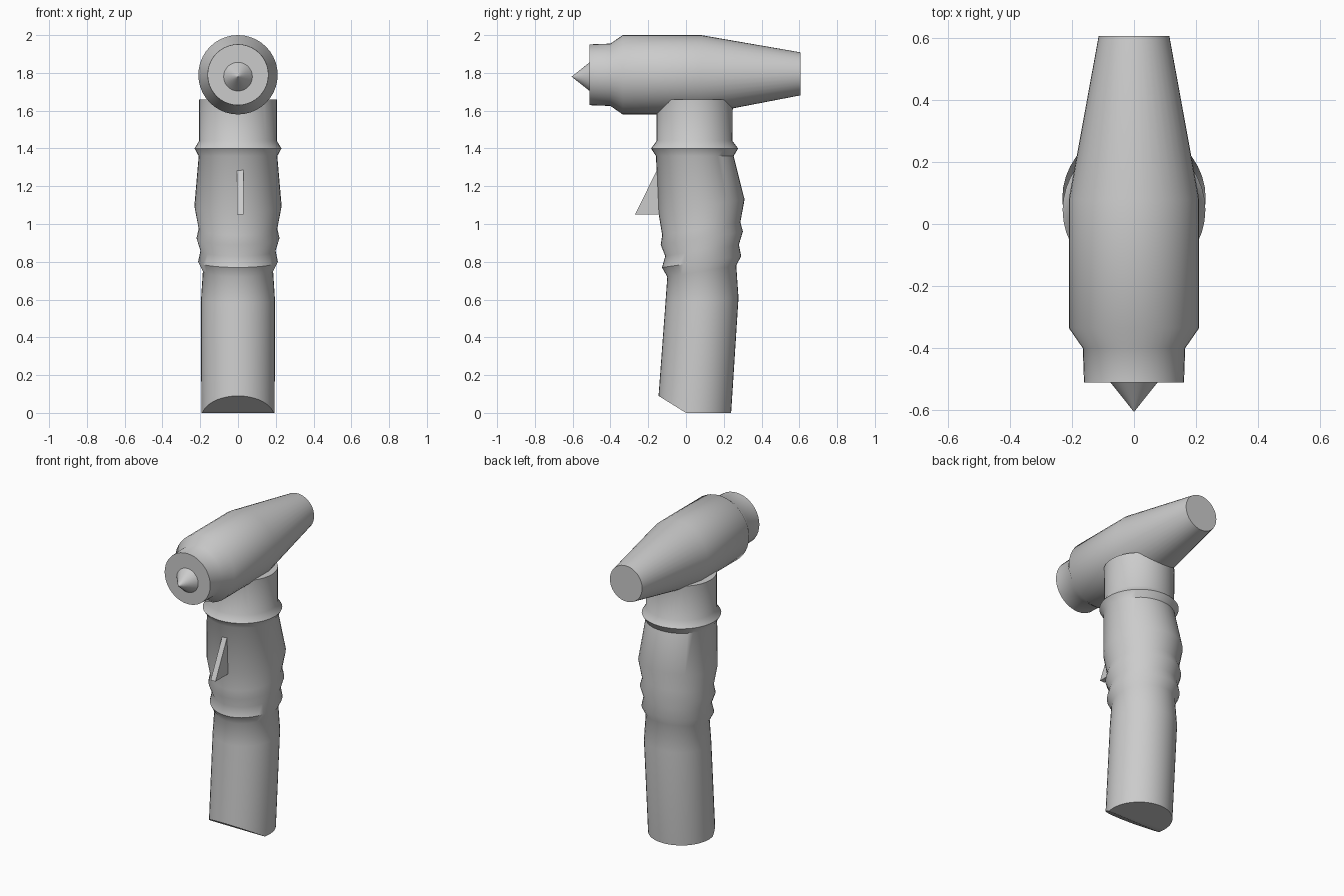
import bpy, bmesh
from math import sin, cos, pi, radians
from mathutils import Vector

if "Cube" in bpy.data.objects:
    bpy.data.objects.remove(bpy.data.objects["Cube"])

SEG = 40


def finish(name, bm, angle=40):
    bmesh.ops.recalc_face_normals(bm, faces=bm.faces[:])
    me = bpy.data.meshes.new(name)
    bm.to_mesh(me)
    bm.free()
    ob = bpy.data.objects.new(name, me)
    bpy.context.collection.objects.link(ob)
    bpy.ops.object.select_all(action='DESELECT')
    ob.select_set(True)
    bpy.context.view_layer.objects.active = ob
    bpy.ops.object.shade_smooth_by_angle(angle=radians(angle))
    return ob


def loft(rings):
    """Closed skin through rings of points."""
    bm = bmesh.new()
    vs = [[bm.verts.new(p) for p in r] for r in rings]
    for a, b in zip(vs, vs[1:]):
        for i in range(SEG):
            j = (i + 1) % SEG
            bm.faces.new((a[i], a[j], b[j], b[i]))
    bm.faces.new(vs[0])
    bm.faces.new(vs[-1])
    return bm


def circle_y(y, r, z):
    return [(r * cos(2 * pi * i / SEG), y, z + r * sin(2 * pi * i / SEG)) for i in range(SEG)]


def tilted_ring(rx, yf, zf, yb, zb):
    """Ellipse from its front point to its back point, half width rx."""
    f, b = Vector((0, yf, zf)), Vector((0, yb, zb))
    c, h = (f + b) / 2, (b - f) / 2
    return [c + h * sin(2 * pi * i / SEG) + Vector((rx * cos(2 * pi * i / SEG), 0, 0)) for i in range(SEG)]


# Head: turned barrel along y
head = [(-0.51, 0.161), (-0.40, 0.165), (-0.335, 0.21), (0.08, 0.21), (0.605, 0.114)]
finish("head_barrel", loft([circle_y(y, r, 1.79 + (0.005 if y > 0.5 else 0)) for y, r in head]))

# Pointed nose on the front of the head
finish("nose_cone", loft([circle_y(-0.505, 0.08, 1.78), circle_y(-0.605, 0.0005, 1.78)]))

# Handle: half width, front y, front z, back y, back z
handle = [
    (0.194, -0.152, 0.00, 0.239, 0.00),
    (0.196, -0.109, 0.58, 0.278, 0.61),
    (0.186, -0.099, 0.72, 0.266, 0.78),
    (0.211, -0.127, 0.77, 0.292, 0.83),
    (0.199, -0.110, 0.83, 0.280, 0.89),
    (0.220, -0.134, 0.89, 0.301, 0.96),
    (0.208, -0.126, 0.94, 0.288, 1.01),
    (0.231, -0.146, 1.06, 0.310, 1.13),
    (0.208, -0.159, 1.36, 0.252, 1.36),
    (0.230, -0.185, 1.40, 0.276, 1.40),
    (0.206, -0.155, 1.44, 0.246, 1.44),
    (0.206, -0.157, 1.66, 0.248, 1.66),
]
bm = loft([tilted_ring(*r) for r in handle])
# Bevel cuts at the foot and under the head
for co, no in [((0, 0, 0), (0, -0.09, -0.145)),
               ((0, -0.10, 1.66), (0, -1, 1)),
               ((0, 0.205, 1.66), (0, 1, 1))]:
    res = bmesh.ops.bisect_plane(bm, geom=bm.verts[:] + bm.edges[:] + bm.faces[:],
                                 plane_co=co, plane_no=no, clear_outer=True)
    bmesh.ops.holes_fill(bm, edges=[e for e in bm.edges if e.is_boundary], sides=0)
finish("handle", bm, 40)

# Trigger fin on the front of the handle
bm = bmesh.new()
side = [(-0.13, 1.30), (-0.154, 1.285), (-0.27, 1.05), (-0.12, 1.05)]
face = bm.faces.new([bm.verts.new((-0.004, y, z)) for y, z in side])
ext = bmesh.ops.extrude_face_region(bm, geom=[face])
bmesh.ops.translate(bm, vec=(0.034, 0, 0),
                    verts=[g for g in ext["geom"] if isinstance(g, bmesh.types.BMVert)])
finish("trigger_fin", bm, 20)
